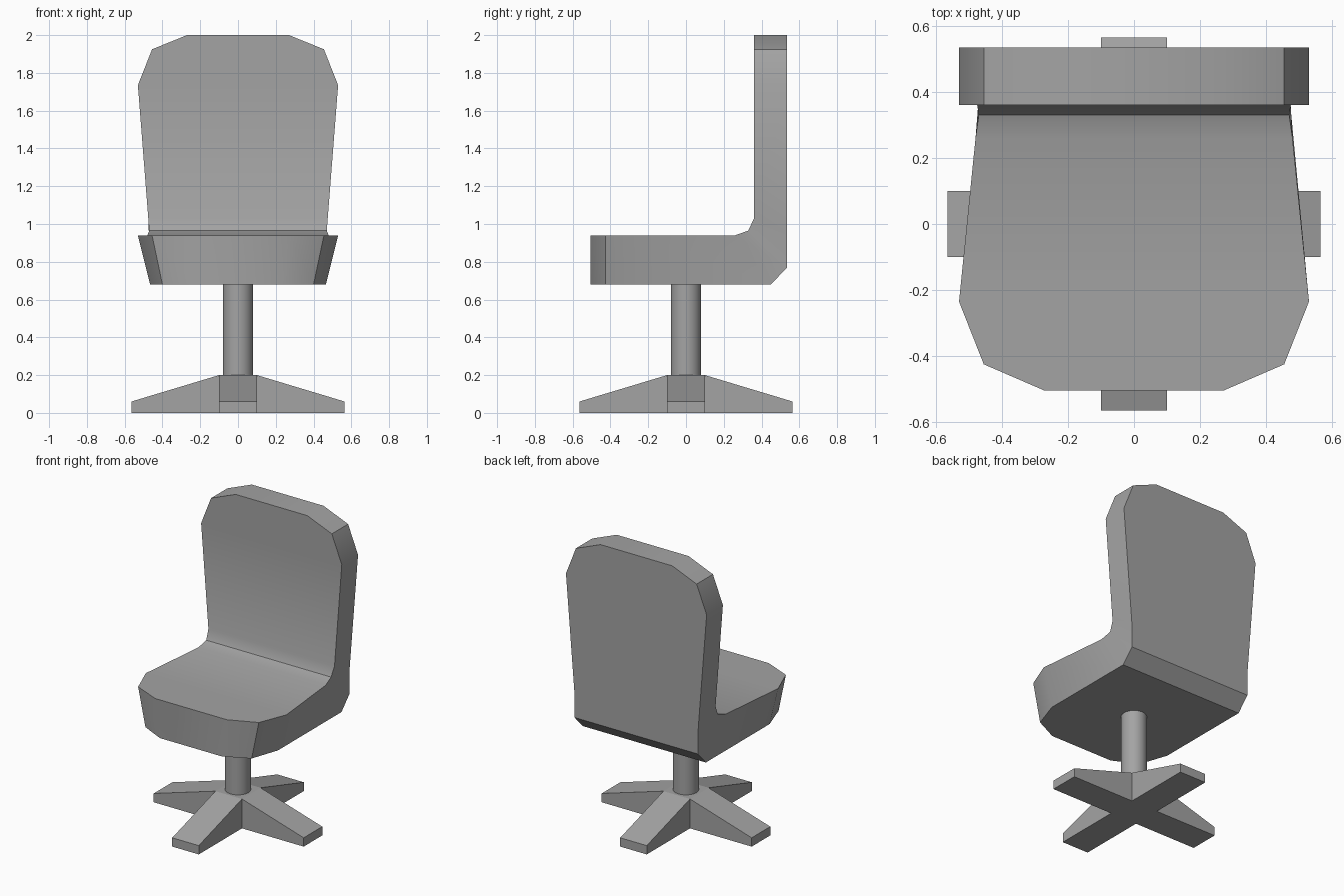
import bpy
import bmesh
from math import radians

default = bpy.data.objects.get("Cube")
if default:
    bpy.data.objects.remove(default, do_unlink=True)

GREY = (0.37, 0.37, 0.37, 1)
grey = bpy.data.materials.new("mid grey")
grey.use_nodes = True
grey.diffuse_color = GREY
grey.node_tree.nodes["Principled BSDF"].inputs["Base Color"].default_value = GREY


def add_object(name, bm, smooth_angle=None):
    bmesh.ops.recalc_face_normals(bm, faces=bm.faces)
    mesh = bpy.data.meshes.new(name)
    bm.to_mesh(mesh)
    bm.free()
    mesh.materials.append(grey)
    obj = bpy.data.objects.new(name, mesh)
    bpy.context.collection.objects.link(obj)
    if smooth_angle:
        bpy.ops.object.select_all(action="DESELECT")
        obj.select_set(True)
        bpy.context.view_layer.objects.active = obj
        bpy.ops.object.shade_smooth_by_angle(angle=radians(smooth_angle))
    return obj


# Seat and backrest: one padded shell lofted from the front edge to the top.
# Each station: (y, z, half width) on the sitting side, then on the outer side.
stations = [
    ((-0.505, 0.94, 0.27), (-0.505, 0.68, 0.235)),
    ((-0.425, 0.94, 0.455), (-0.425, 0.68, 0.40)),
    ((-0.235, 0.94, 0.53), (-0.235, 0.68, 0.465)),
    ((0.26, 0.94, 0.48), (0.45, 0.68, 0.465)),
    ((0.33, 0.965, 0.47), (0.535, 0.77, 0.465)),
    ((0.36, 1.03, 0.475), (0.535, 0.95, 0.467)),
    ((0.36, 1.735, 0.53), (0.535, 1.735, 0.53)),
    ((0.36, 1.925, 0.455), (0.535, 1.925, 0.455)),
    ((0.36, 2.0, 0.27), (0.535, 2.0, 0.27)),
]
bm = bmesh.new()
rings = []
for (yi, zi, wi), (yo, zo, wo) in stations:
    corners = [(-wi, yi, zi), (wi, yi, zi), (wo, yo, zo), (-wo, yo, zo)]
    rings.append([bm.verts.new(c) for c in corners])
for a, b in zip(rings, rings[1:]):
    for i in range(4):
        j = (i + 1) % 4
        bm.faces.new((a[i], a[j], b[j], b[i]))
bm.faces.new(rings[0])
bm.faces.new(rings[-1])
add_object("seat_and_backrest", bm, 30)

# Four-legged base: a square hub whose sides are extruded into tapering legs
HUB, HUB_TOP, REACH, TIP_TOP = 0.1, 0.2, 0.565, 0.06
bm = bmesh.new()
bmesh.ops.create_cube(bm, size=1)
for v in bm.verts:
    v.co = (v.co.x * 2 * HUB, v.co.y * 2 * HUB, (v.co.z + 0.5) * HUB_TOP)
bm.normal_update()
sides = [f for f in bm.faces if abs(f.normal.z) < 0.5]
for face in bmesh.ops.extrude_discrete_faces(bm, faces=sides)["faces"]:
    face.normal_update()
    outward = face.normal.copy()
    for v in face.verts:
        v.co += outward * (REACH - HUB)
        if v.co.z > 0.1:
            v.co.z = TIP_TOP
add_object("base_legs", bm)

# Central post
bm = bmesh.new()
bmesh.ops.create_cone(bm, cap_ends=True, segments=24, radius1=0.08, radius2=0.08, depth=0.5)
bmesh.ops.translate(bm, verts=bm.verts, vec=(0, 0, 0.44))
add_object("post", bm, 30)
